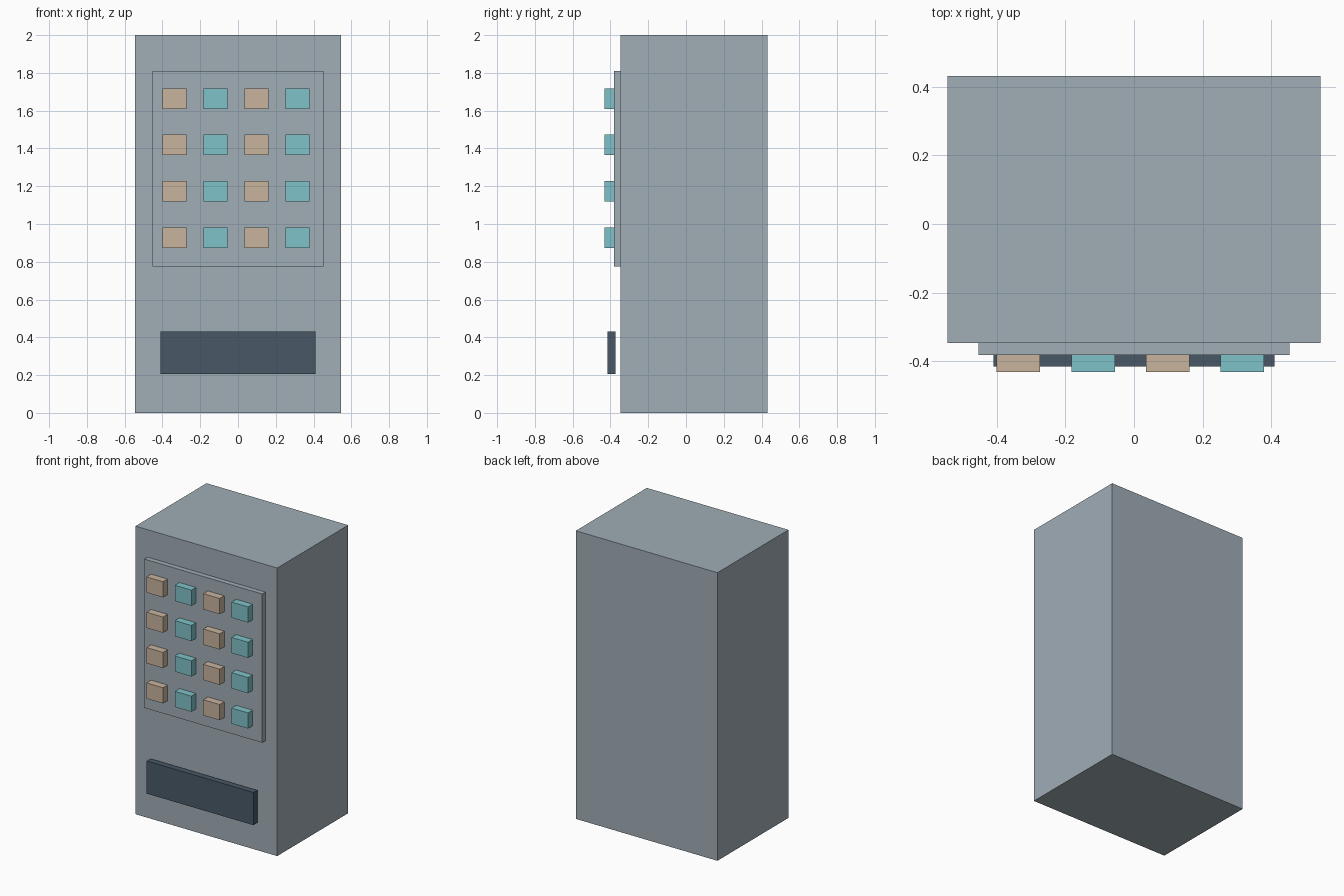
import bpy

if "Cube" in bpy.data.objects:
    bpy.data.objects.remove(bpy.data.objects["Cube"])


def material(name, rgb):
    """Flat material from 0-255 display values, converted to linear."""
    lin = [((c / 255 + 0.055) / 1.055) ** 2.4 for c in rgb]
    m = bpy.data.materials.new(name)
    m.diffuse_color = (*lin, 1)
    m.use_nodes = True
    m.node_tree.nodes["Principled BSDF"].inputs["Base Color"].default_value = m.diffuse_color
    return m


def box(name, mat, x, y, z):
    """Box spanning the given (min, max) ranges."""
    spans = (x, y, z)
    bpy.ops.mesh.primitive_cube_add(size=1, location=[(a + b) / 2 for a, b in spans])
    ob = bpy.context.object
    ob.name = name
    ob.scale = [b - a for a, b in spans]
    bpy.ops.object.transform_apply(location=False, rotation=False, scale=True)
    ob.data.materials.append(mat)
    return ob


grey = material("cabinet grey", (160, 173, 182))
slate = material("dark slate", (72, 89, 103))
tan = material("tan", (200, 180, 158))
teal = material("teal", (127, 194, 200))

# Cabinet with raised display panel
box("cabinet", grey, (-0.544, 0.544), (-0.347, 0.432), (0, 2))
box("display_panel", grey, (-0.453, 0.453), (-0.382, -0.347), (0.776, 1.809))

# Pickup tray cover, standing slightly proud of the cabinet
box("tray_cover", slate, (-0.41, 0.41), (-0.416, -0.374), (0.205, 0.432))

# Grid of items, alternating colour by column
for row in range(4):
    for col in range(4):
        x = -0.337 + 0.2177 * col
        z = 0.928 + 0.2453 * row
        box(f"item_{row}_{col}", teal if col % 2 else tan,
            (x - 0.0635, x + 0.0635), (-0.432, -0.382), (z - 0.0545, z + 0.0545))
